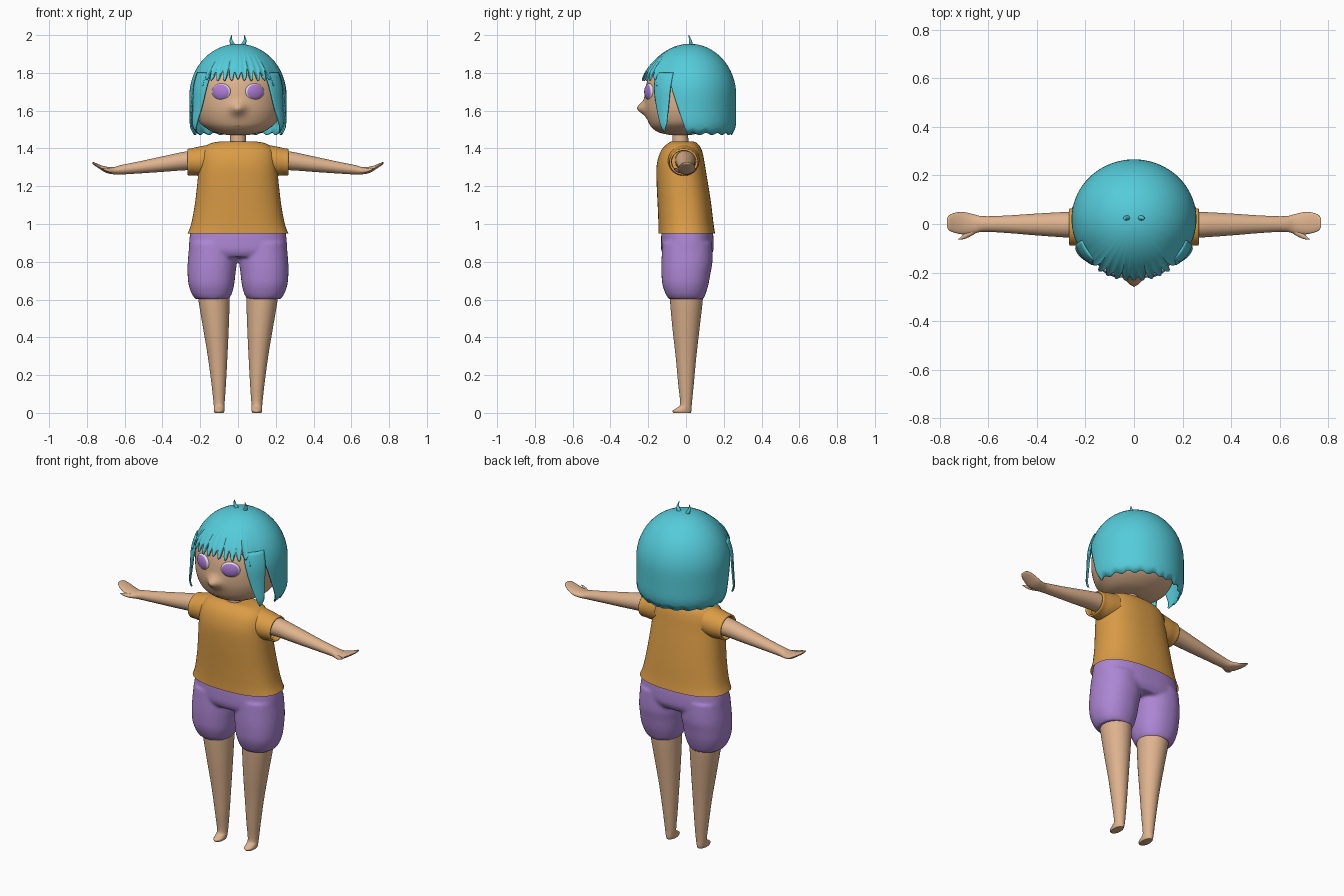
import bpy, bmesh, math
from math import sin, cos, pi, radians, exp, sqrt
from mathutils import Matrix, Vector

if "Cube" in bpy.data.objects:
    bpy.data.objects.remove(bpy.data.objects["Cube"])


def material(name, rgb):
    m = bpy.data.materials.new(name)
    m.diffuse_color = (*rgb, 1)
    m.use_nodes = True
    m.node_tree.nodes["Principled BSDF"].inputs["Base Color"].default_value = m.diffuse_color
    return m


SKIN = material("skin", (0.73, 0.45, 0.27))
HAIR = material("teal hair", (0.09, 0.60, 0.70))
SHIRT = material("orange shirt", (0.70, 0.33, 0.06))
SHORTS = material("purple shorts", (0.42, 0.24, 0.66))
WHITE = material("eye white", (0.78, 0.72, 0.82))
IRIS = material("violet iris", (0.42, 0.20, 0.66))
LIP = material("mouth brown", (0.40, 0.19, 0.06))


def finish(name, bm, mats, mirror=False, recalc=True):
    if recalc:
        bmesh.ops.recalc_face_normals(bm, faces=bm.faces)
    me = bpy.data.meshes.new(name)
    bm.to_mesh(me)
    bm.free()
    for m in mats:
        me.materials.append(m)
    for p in me.polygons:
        p.use_smooth = True
    me.set_sharp_from_angle(angle=radians(50))
    ob = bpy.data.objects.new(name, me)
    bpy.context.collection.objects.link(ob)
    if mirror:
        ob.modifiers.new("mirror", 'MIRROR').use_mirror_merge = False
    return ob


def spline(rows, sub):
    """Catmull-Rom interpolation of ring rows."""
    out = []
    for i in range(len(rows) - 1):
        a, b, c, d = (rows[max(0, min(len(rows) - 1, i + k))] for k in (-1, 0, 1, 2))
        for j in range(sub):
            t = j / sub
            out.append([0.5 * (2*q + (r-p)*t + (2*p-5*q+4*r-s)*t*t + (3*q-p-3*r+s)*t**3)
                        for p, q, r, s in zip(a, b, c, d)])
    return out + [list(rows[-1])]


def loft(bm, rings, axis='z', n=40, sub=4, power=2.0, caps=True):
    """Rings are (position, centre 1, centre 2, radius 1, radius 2)."""
    loops = []
    for pos, c1, c2, r1, r2 in spline(rings, sub):
        loop = []
        for k in range(n):
            a = 2 * pi * k / n
            ca, sa = cos(a), sin(a)
            u = c1 + r1 * math.copysign(abs(ca) ** (2 / power), ca)
            v = c2 + r2 * math.copysign(abs(sa) ** (2 / power), sa)
            loop.append(bm.verts.new((u, v, pos) if axis == 'z' else (pos, u, v)))
        loops.append(loop)
    for A, B in zip(loops, loops[1:]):
        for k in range(n):
            bm.faces.new((A[k], A[(k+1) % n], B[(k+1) % n], B[k]))
    if caps:
        bm.faces.new(loops[0])
        bm.faces.new(loops[-1])


def part(name, rings, mat, mirror=False, **kw):
    bm = bmesh.new()
    loft(bm, rings, **kw)
    return finish(name, bm, [mat], mirror)


# Head with a small pointed nose
bm = bmesh.new()
loft(bm, [(1.472, 0, -.03, .06, .06), (1.485, 0, -.03, .125, .115), (1.51, 0, -.022, .172, .158),
          (1.54, 0, -.015, .204, .184), (1.59, 0, -.008, .224, .207), (1.64, 0, 0, .232, .22),
          (1.70, 0, .005, .232, .222), (1.76, 0, .01, .224, .214), (1.82, 0, .015, .198, .19),
          (1.88, 0, .02, .145, .14), (1.92, 0, .02, .06, .06)], n=80, sub=5)
for v in bm.verts:
    if v.co.y < -.1:
        v.co.y -= .041 * exp(-(v.co.x / .035) ** 2 - ((v.co.z - 1.612) / .032) ** 2)
finish("head", bm, [SKIN])
part("neck", [(1.38, 0, -.03, .045, .045), (1.50, 0, -.03, .04, .04)], SKIN)

# Eyes: flattened domes with a pale rim and violet centre
bm = bmesh.new()
bmesh.ops.create_uvsphere(bm, u_segments=40, v_segments=24, radius=1)
bmesh.ops.rotate(bm, verts=bm.verts, matrix=Matrix.Rotation(pi / 2, 3, 'X'))
for f in bm.faces:
    c = f.calc_center_median()
    f.material_index = 1 if sqrt(c.x**2 + c.z**2) < .84 and c.y < 0 else 0
bm.transform(Matrix.Translation((.088, -.194, 1.70)) @ Matrix.Rotation(radians(21), 4, 'Z')
             @ Matrix.Diagonal((.053, .021, .044, 1)))
finish("eyes", bm, [WHITE, IRIS], True)

# Mouth: thin line following the face
bm = bmesh.new()
pts = []
for i in range(9):
    x = -.05 + .0125 * i
    y = -.021 - .165 * sqrt(1 - (x / .18) ** 2)
    pts.append([bm.verts.new((x, y + dy, 1.517 + .08 * abs(x) + dz))
                for dy, dz in ((.01, .003), (-.003, .003), (0, -.003), (.013, -.003))])
for A, B in zip(pts, pts[1:]):
    for k in range(4):
        bm.faces.new((A[k], A[(k+1) % 4], B[(k+1) % 4], B[k]))
finish("mouth", bm, [LIP])


# Hair: points on a dome, angle measured from the front
def hair_point(deg, z, scale=1.0):
    a = radians(deg)
    r = sqrt(max(0, 1 - ((z - 1.68) / .27) ** 2)) if z > 1.68 else 1.0
    if z < 1.54:
        r -= .10 * ((1.54 - z) / .07) ** 2
    r *= scale
    return Vector((.253 * r * sin(a), .02 - .242 * r * cos(a), z))


def hair_bottom(deg):
    d = abs(deg)
    if d < 44:                      # jagged fringe
        t = abs(((d + 4) % 8) - 4) / 4
        return 1.765 + .06 * t ** 3 + .008 * sin(d * .7)
    if d < 66:
        return 1.73
    if d < 86:                      # gap in front of the back hair
        return 1.73 - .25 * (d - 66) / 20
    return 1.478 + .006 * sin(d * .35)


def shell(name, columns, rows, point, mirror=False):
    bm = bmesh.new()
    grid = [[bm.verts.new(point(i / columns, j / rows)) for j in range(rows + 1)]
            for i in range(columns + 1)]
    for A, B in zip(grid, grid[1:]):
        for j in range(rows):
            bm.faces.new((A[j], B[j], B[j+1], A[j+1]))
    bmesh.ops.remove_doubles(bm, verts=bm.verts, dist=.00005)
    ob = finish(name, bm, [HAIR], mirror)
    m = ob.modifiers.new("thickness", 'SOLIDIFY')
    m.thickness, m.offset = .008, 0
    return ob


def cap_point(u, v):
    deg = -180 + 360 * u
    z = 1.95 - (1.95 - hair_bottom(deg)) * (1 - cos(v * pi / 2))
    flare = 1 + .09 * v * v * max(0, min(1, (55 - abs(deg)) / 20))
    return hair_point(deg, z, flare)


def lock_point(u, v):
    front = 38 + 16 * v ** 1.5
    back = 67 - 5 * v
    z = 1.80 - .315 * v + .04 * v * abs(2 * u - .9)
    return hair_point(front + (back - front) * u, z, 1.02 + .05 * v * v + .02 * sin(pi * u))


shell("hair_cap", 240, 22, cap_point)
shell("side_locks", 10, 16, lock_point, True)
part("hair_tufts", [(1.935, .018, .025, .014, .012), (1.955, .03, .025, .012, .01),
                    (1.975, .037, .022, .007, .007), (2.0, .034, .015, .001, .001)],
     HAIR, True, n=12)

# Shirt: flared body plus open sleeves
part("shirt_body", [(.95, 0, .004, .267, .150), (1.0, 0, 0, .248, .146), (1.1, 0, -.008, .229, .142),
                    (1.2, 0, -.018, .217, .137), (1.3, 0, -.027, .207, .129),
                    (1.36, 0, -.026, .2, .118), (1.40, 0, -.022, .182, .102),
                    (1.425, 0, -.018, .15, .08), (1.436, 0, -.02, .10, .06),
                    (1.438, 0, -.03, .04, .04)], SHIRT, n=64, power=2.4, caps=False)
part("sleeves", [(.15, -.012, 1.34, .085, .08), (.20, -.012, 1.333, .082, .078),
                 (.24, -.012, 1.33, .077, .072), (.264, -.012, 1.328, .076, .07),
                 (.264, -.012, 1.328, .066, .06), (.235, -.012, 1.33, .062, .058)],
     SHIRT, True, axis='x', caps=False)

# Shorts: waist and both legs fused
bm = bmesh.new()
loft(bm, [(.975, 0, .006, .25, .134), (.92, 0, .007, .257, .139), (.86, 0, .007, .26, .138),
          (.825, 0, .006, .25, .12)], n=64, power=2.5)
for s in (-1, 1):
    loft(bm, [(.90, .131*s, .007, .126, .132), (.80, .136*s, .005, .130, .135),
              (.74, .140*s, 0, .127, .130), (.68, .141*s, -.003, .121, .122),
              (.63, .139*s, -.002, .106, .106), (.603, .137*s, 0, .088, .092)], power=2.2)
shorts = finish("shorts", bm, [SHORTS])
m = shorts.modifiers.new("fuse", 'REMESH')
m.mode, m.voxel_size, m.use_smooth_shade = 'VOXEL', .009, True
m = shorts.modifiers.new("soften", 'SMOOTH')
m.factor, m.iterations = .5, 4

# Legs with small wedge feet
part("legs", [(.70, .13, .002, .088, .09), (.60, .127, .002, .083, .087), (.45, .117, 0, .068, .072),
              (.30, .108, 0, .052, .055), (.15, .102, 0, .038, .041), (.05, .1, 0, .029, .031),
              (.028, .1, -.008, .028, .038), (.012, .1, -.021, .028, .05),
              (0, .1, -.02, .024, .045)], SKIN, True)

# Arms, flat hands and thumbs
part("arms", [(.18, -.004, 1.336, .056, .054), (.27, -.003, 1.335, .053, .050),
              (.40, -.002, 1.317, .045, .041), (.52, -.001, 1.300, .036, .032),
              (.62, 0, 1.287, .032, .025), (.66, .0, 1.282, .04, .019),
              (.70, .003, 1.288, .046, .016), (.735, .005, 1.304, .042, .011),
              (.76, .005, 1.318, .032, .008), (.77, .005, 1.323, .018, .004)],
     SKIN, True, axis='x', n=32)
part("thumbs", [(.645, -.02, 1.28, .014, .012), (.675, -.038, 1.282, .014, .011),
                (.70, -.052, 1.288, .01, .008), (.722, -.063, 1.294, .002, .002)],
     SKIN, True, axis='x', n=16)
